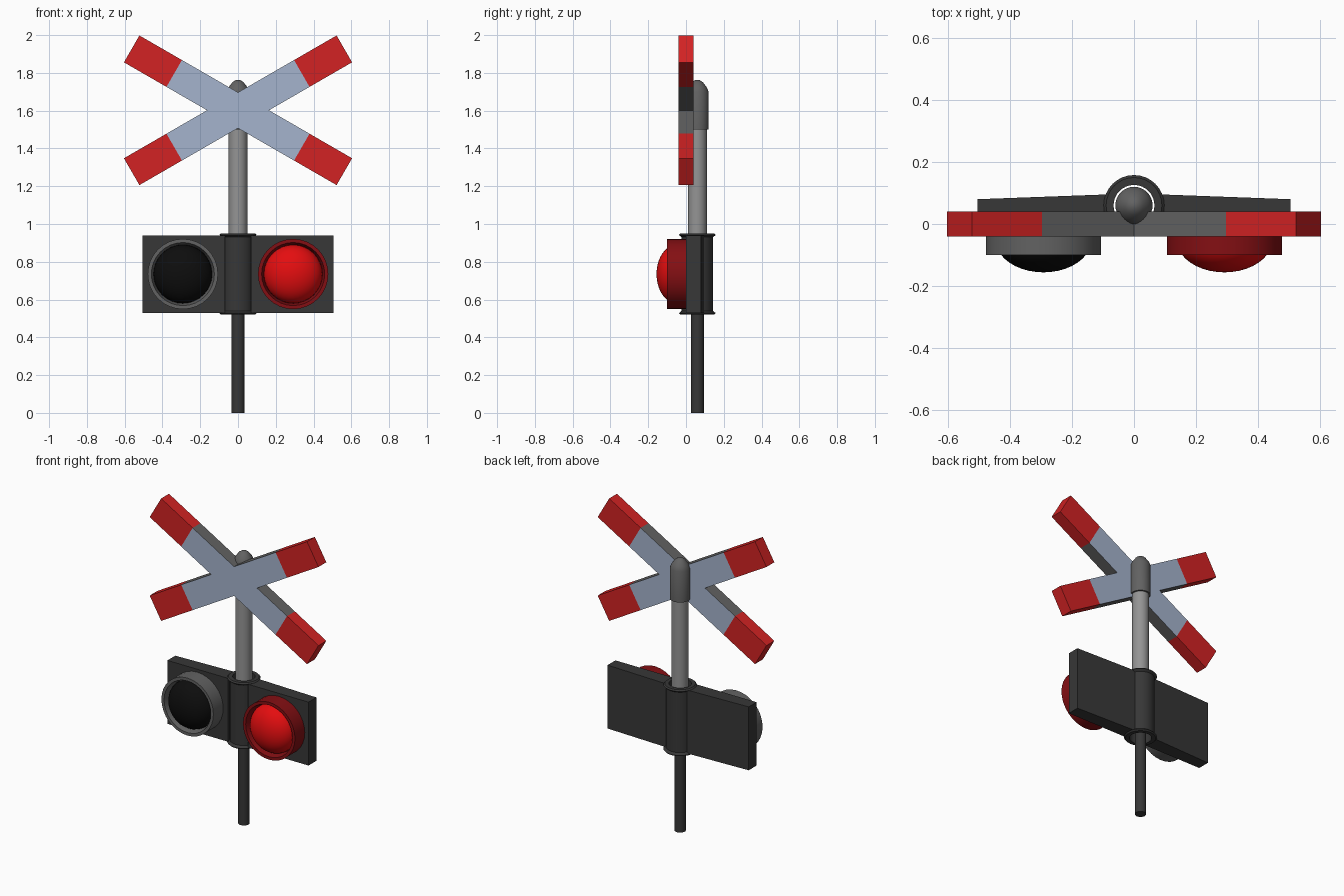
import bpy, bmesh, math
from mathutils import Matrix, Vector

if "Cube" in bpy.data.objects:
    bpy.data.objects.remove(bpy.data.objects["Cube"])


def material(name, r, g, b):
    lin = [((c / 255 + 0.055) / 1.055) ** 2.4 if c > 10 else c / 255 / 12.92 for c in (r, g, b)]
    m = bpy.data.materials.new(name)
    m.diffuse_color = (*lin, 1)
    m.use_nodes = True
    m.node_tree.nodes["Principled BSDF"].inputs["Base Color"].default_value = m.diffuse_color
    return m


SIGN_RED = material("sign_red", 210, 34, 35)
SIGN_WHITE = material("sign_pale_blue", 165, 180, 205)
MID_GREY = material("mid_grey", 98, 98, 98)
STEEL = material("steel_grey", 148, 148, 148)
DARK = material("dark_grey", 55, 55, 55)
BLACK = material("lens_black", 13, 13, 13)
LENS_RED = material("lens_red", 228, 13, 15)
RIM_RED = material("rim_red", 132, 15, 19)

POST_Y = 0.06


def finish(bm, name, mats, smooth=True):
    bmesh.ops.recalc_face_normals(bm, faces=bm.faces)
    me = bpy.data.meshes.new(name)
    bm.to_mesh(me)
    bm.free()
    for m in mats:
        me.materials.append(m)
    ob = bpy.data.objects.new(name, me)
    bpy.context.collection.objects.link(ob)
    if smooth:
        bpy.ops.object.select_all(action='DESELECT')
        ob.select_set(True)
        bpy.context.view_layer.objects.active = ob
        bpy.ops.object.shade_smooth_by_angle(angle=math.radians(35))
    return ob


def lathe(name, profile, mat, matrix, closed=False, n=32):
    """Spin a (radius, height) profile round local z."""
    bm = bmesh.new()
    vs = [bm.verts.new((r, 0, h)) for r, h in profile]
    edges = [bm.edges.new(p) for p in zip(vs, vs[1:])]
    if closed:
        edges.append(bm.edges.new((vs[-1], vs[0])))
    bmesh.ops.spin(bm, geom=vs + edges, cent=(0, 0, 0), axis=(0, 0, 1),
                   angle=math.tau, steps=n, use_duplicate=False)
    bmesh.ops.remove_doubles(bm, verts=bm.verts, dist=1e-4)
    bm.transform(matrix)
    return finish(bm, name, [mat])


# posts, cap and open sleeve share one vertical axis
AXIS = Matrix.Translation((0, POST_Y, 0))
lathe("lower_post", [(0, 0), (0.034, 0), (0.034, 0.92), (0, 0.92)], DARK, AXIS)
lathe("upper_post", [(0, 0.9), (0.05, 0.9), (0.05, 1.68), (0, 1.68)], STEEL, AXIS)
lathe("post_cap", [(0.05, 1.5), (0.06, 1.5), (0.06, 1.7), (0.049, 1.725),
                   (0.03, 1.75), (0.012, 1.762), (0, 1.763)], MID_GREY, AXIS)
lathe("sleeve", [(0.066, 0.52), (0.09, 0.52), (0.098, 0.528), (0.083, 0.54), (0.083, 0.93),
                 (0.098, 0.942), (0.09, 0.95), (0.066, 0.95)], DARK, AXIS, closed=True)

# lamp panel: flat front, back slightly swept towards the ends, split round the sleeve
for side, label in ((-1, "left"), (1, "right")):
    bm = bmesh.new()
    outline = [(0.07, 0), (0.505, 0), (0.505, 0.08), (0.07, 0.096)]
    face = bm.faces.new([bm.verts.new((side * x, y, 0.53)) for x, y in outline])
    ext = bmesh.ops.extrude_face_region(bm, geom=[face])
    bmesh.ops.translate(bm, vec=(0, 0, 0.41),
                        verts=[g for g in ext["geom"] if isinstance(g, bmesh.types.BMVert)])
    finish(bm, label + "_lamp_panel", [DARK], smooth=False)

# lamps: rim and domed lens facing -y
dome = [(0.155 * math.cos(a), 0.05 + 0.106 * math.sin(a))
        for a in (math.pi / 2 * i / 10 for i in range(10))] + [(0, 0.156)]
for side, label, rim, lens in ((-1, "left", MID_GREY, BLACK), (1, "right", RIM_RED, LENS_RED)):
    place = Matrix.Translation((side * 0.292, 0, 0.735)) @ Matrix.Rotation(math.pi / 2, 4, 'X')
    lathe(label + "_lamp_rim", [(0.155, -0.005), (0.186, -0.005), (0.186, 0.1), (0.167, 0.1),
                                (0.155, 0.06)], rim, place, closed=True)
    lathe(label + "_lamp_lens", dome, lens, place)

# crossed boards: red ends, pale faces, grey edges in the middle
for angle, label in ((30, "rising"), (-30, "falling")):
    bm = bmesh.new()
    bmesh.ops.create_cube(bm, size=1, matrix=Matrix.Diagonal((1.3, 0.08, 0.164, 1)))
    for x in (-0.39, 0.39):
        bmesh.ops.bisect_plane(bm, geom=bm.verts[:] + bm.edges[:] + bm.faces[:],
                               plane_co=(x, 0, 0), plane_no=(1, 0, 0))
    bm.normal_update()
    for f in bm.faces:
        if abs(f.calc_center_median().x) > 0.39:
            f.material_index = 0
        else:
            f.material_index = 1 if abs(f.normal.y) > 0.5 else 2
    bm.transform(Matrix.Translation((0, 0, 1.602)) @ Matrix.Rotation(math.radians(angle), 4, 'Y'))
    finish(bm, label + "_cross_board", [SIGN_RED, SIGN_WHITE, MID_GREY], smooth=False)
